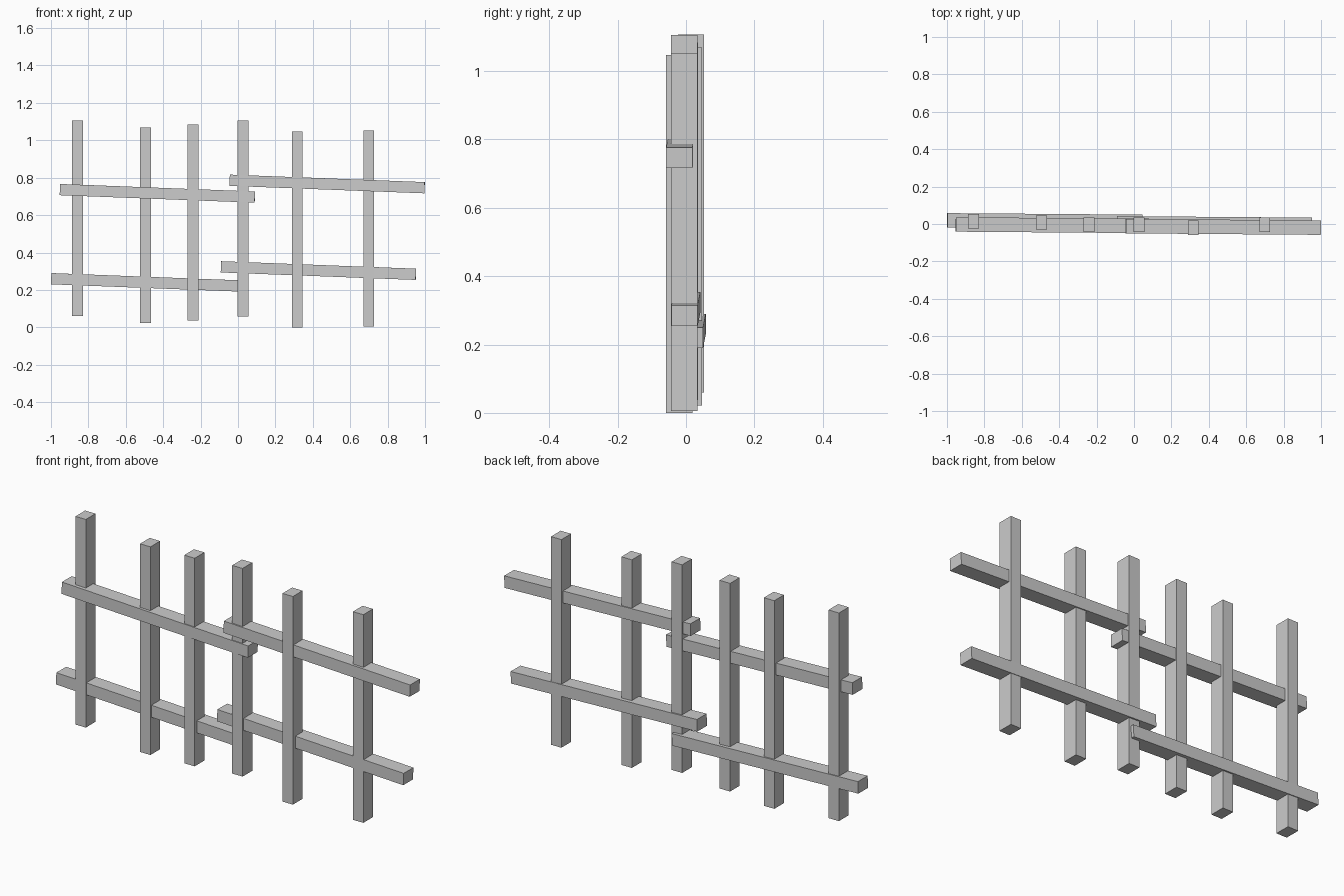
import bpy
import bmesh
import math

if "Cube" in bpy.data.objects:
    bpy.data.objects.remove(bpy.data.objects["Cube"])

DEPTH = 0.077  # front-to-back thickness of all timbers


def box(name, centre, size, rot=(0, 0, 0)):
    mesh = bpy.data.meshes.new(name)
    bm = bmesh.new()
    bmesh.ops.create_cube(bm, size=1)
    bmesh.ops.scale(bm, vec=size, verts=bm.verts)
    bm.to_mesh(mesh)
    bm.free()
    obj = bpy.data.objects.new(name, mesh)
    obj.location = centre
    obj.rotation_euler = rot
    bpy.context.collection.objects.link(obj)
    return obj


# upright posts: x, y, base height
posts = [(-0.859, 0.0145, 0.06), (-0.495, 0.008, 0.022), (-0.241, -0.003, 0.037),
         (0.027, -0.005, 0.058), (0.317, -0.0195, 0.0), (0.699, -0.005, 0.005)]
for i, (x, y, base) in enumerate(posts, 1):
    box(f"post_{i}", (x, y, base + 0.5235), (0.058, DEPTH, 1.047))

# sloping rails, two overlapping pairs
tilt = (0, math.atan(0.04 / 1.043), -0.0077)
rails = {"upper_left_rail": (-0.431, -0.0065, 0.7165),
         "upper_right_rail": (0.4765, -0.0155, 0.7665),
         "lower_left_rail": (-0.4775, 0.0155, 0.24),
         "lower_right_rail": (0.43, -0.0005, 0.3035)}
for name, centre in rails.items():
    box(name, centre, (1.043, DEPTH, 0.06), tilt)
